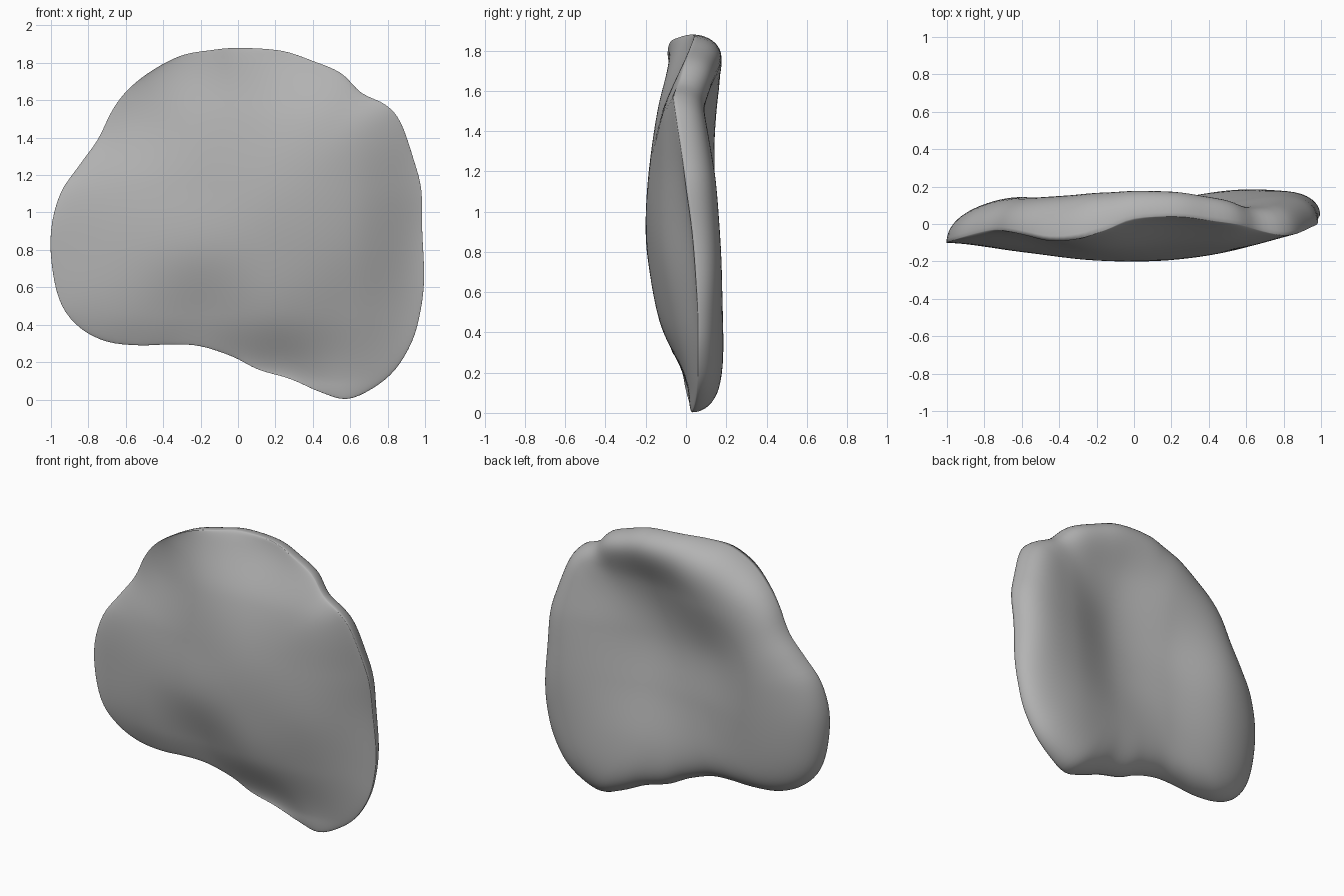
import bpy, bmesh, math

if "Cube" in bpy.data.objects:
    bpy.data.objects.remove(bpy.data.objects["Cube"])

# Rim crest: x, z, y going clockwise seen from the front
RIM = [(0, 1.88, .03), (.23, 1.865, .04), (.4, 1.81, .02), (.55, 1.745, 0), (.66, 1.64, -.03),
       (.79, 1.575, -.06), (.87, 1.48, -.05), (.94, 1.28, -.02), (.98, 1.12, 0), (.985, .9, .03),
       (.995, .65, .05), (.975, .47, .06), (.93, .31, .06), (.84, .16, .06), (.72, .06, .05),
       (.58, .003, .03), (.44, .04, .02), (.28, .11, 0), (.11, .16, -.01), (-.03, .23, -.02),
       (-.2, .285, -.04), (-.35, .295, -.05), (-.53, .29, -.06), (-.7, .31, -.06), (-.84, .38, -.07),
       (-.94, .5, -.09), (-.99, .68, -.1), (-1, .9, -.1), (-.95, 1.1, -.08), (-.85, 1.25, -.05),
       (-.75, 1.39, -.03), (-.67, 1.55, -.04), (-.58, 1.665, -.06), (-.45, 1.765, -.09),
       (-.3, 1.84, -.08), (-.15, 1.867, -.03)]

# Depth of the two broad surfaces on a coarse grid (columns x -1..1, rows z 0.1..1.85)
FRONT = [[-.04, -.04, -.02, .01, .01, .05],
         [-.09, -.12, -.10, -.13, -.06, .05],
         [-.10, -.15, -.19, -.185, -.115, .04],
         [-.10, -.13, -.18, -.185, -.125, .00],
         [-.05, -.06, -.14, -.12, -.11, -.05],
         [.00, -.06, -.07, .02, -.02, -.05]]
BACK = [[.08, .10, .12, .15, .20, .20],
        [.08, .12, .11, .13, .185, .19],
        [.10, .14, .09, .07, .16, .20],
        [.11, .15, .07, .03, .13, .19],
        [.14, .16, .15, .08, .11, .18],
        [.16, .17, .22, .24, .24, .18]]


def spline(a, b, c, d, t):
    return b + .5 * t * (c - a + t * (2*a - 5*b + 4*c - d + t * (3*(b - c) + d - a)))


def sample(row, u):
    u = min(max(u, 0), len(row) - 1.0001)
    i = int(u)
    pick = [row[min(max(i + k, 0), len(row) - 1)] for k in (-1, 0, 1, 2)]
    return spline(*pick, u - i)


def depth(grid, x, z):
    return sample([sample(row, (x + 1) / .4) for row in grid], (z - .1) / .35)


# Smooth closed rim
n = len(RIM)
rim = []
for i in range(n):
    for t in (0, .25, .5, .75):
        rim.append([spline(*[RIM[(i + k) % n][c] for k in (-1, 0, 1, 2)], t) for c in range(3)])

# Slab: concentric rings on the front and back, meeting at the rim
CX, CZ, RINGS = .05, .95, 32
bm = bmesh.new()
edge = [bm.verts.new((x, y, z)) for x, z, y in rim]
for grid, power, bend in ((FRONT, 9, .6), (BACK, 8, .5)):
    previous = edge
    for k in range(RINGS - 1, 0, -1):
        r = math.sin(k / RINGS * math.pi / 2)
        s = (1 - r ** power) ** bend
        ring = []
        for x, z, y in rim:
            px, pz = CX + (x - CX) * r, CZ + (z - CZ) * r
            ring.append(bm.verts.new((px, y + (depth(grid, px, pz) - y) * s, pz)))
        for i in range(len(rim)):
            j = (i + 1) % len(rim)
            bm.faces.new((previous[i], previous[j], ring[j], ring[i]))
        previous = ring
    hub = bm.verts.new((CX, depth(grid, CX, CZ), CZ))
    for i in range(len(rim)):
        bm.faces.new((previous[i], previous[(i + 1) % len(rim)], hub))
bmesh.ops.recalc_face_normals(bm, faces=bm.faces)
for f in bm.faces:
    f.smooth = True

mesh = bpy.data.meshes.new("stone_slab")
bm.to_mesh(mesh)
bm.free()
grey = bpy.data.materials.new("stone grey")
grey.diffuse_color = (.45, .45, .45, 1)
grey.use_nodes = True
grey.node_tree.nodes["Principled BSDF"].inputs["Base Color"].default_value = grey.diffuse_color
mesh.materials.append(grey)
slab = bpy.data.objects.new("stone_slab", mesh)
bpy.context.collection.objects.link(slab)
